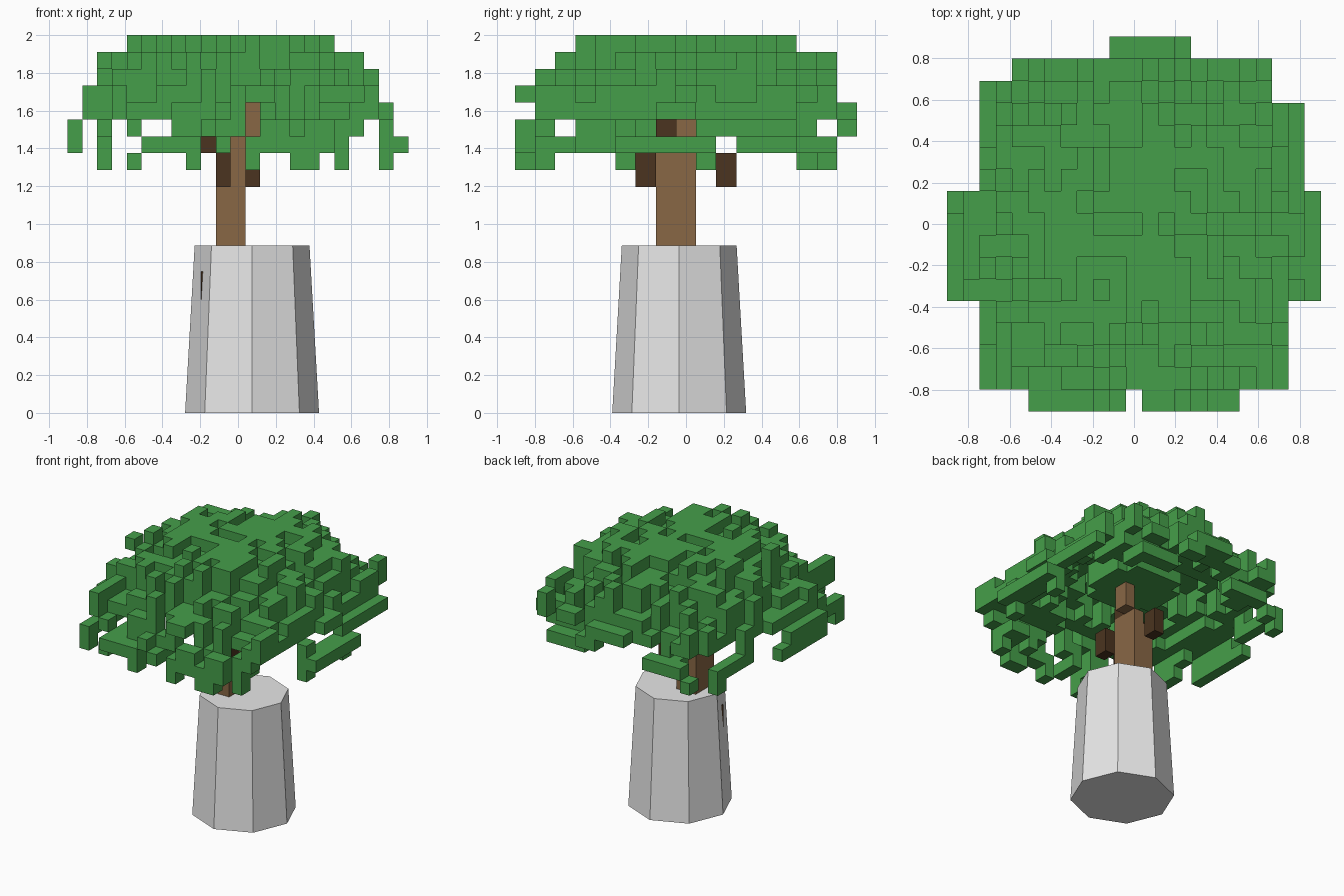
import bpy, bmesh, random
from mathutils import Matrix, Vector

cube = bpy.data.objects.get("Cube")
if cube:
    bpy.data.objects.remove(cube, do_unlink=True)
random.seed(5)

# Voxel grid: 23 columns in x, 17 rows in y, levels counted down from the top
NX, NY = 23, 17
SIZE = Vector((0.0785, 0.1065, 0.0893))


def material(name, color):
    m = bpy.data.materials.new(name)
    m.use_nodes = True
    m.diffuse_color = (*color, 1)
    m.node_tree.nodes["Principled BSDF"].inputs["Base Color"].default_value = (*color, 1)
    return m


GREEN = material("leaf green", (0.06, 0.345, 0.068))
BARK = material("bark brown", (0.25, 0.137, 0.06))
DARK = material("dark bark", (0.07, 0.034, 0.014))
STONE = material("stone grey", (0.8, 0.8, 0.8))


def finish(name, bm, mat):
    bmesh.ops.remove_doubles(bm, verts=bm.verts, dist=0.0005)
    bmesh.ops.recalc_face_normals(bm, faces=bm.faces)
    mesh = bpy.data.meshes.new(name)
    bm.to_mesh(mesh)
    bm.free()
    mesh.materials.append(mat)
    bpy.context.collection.objects.link(bpy.data.objects.new(name, mesh))


def voxels(name, cells, mat):
    """Skin a set of grid cells with only their exposed faces."""
    bm = bmesh.new()
    half = Matrix.Diagonal(SIZE / 2)
    for i, j, l in sorted(cells):
        centre = Vector(((i - NX // 2) * SIZE.x, (j - NY // 2) * SIZE.y,
                         2 - (l + 0.5) * SIZE.z))
        for axis in range(3):
            for sign in (-1, 1):
                near = [i, j, l]
                near[axis] += -sign if axis == 2 else sign
                if tuple(near) in cells:
                    continue
                corners = []
                for a, b in ((-1, -1), (1, -1), (1, 1), (-1, 1)):
                    off = Vector((0, 0, 0))
                    off[axis] = sign
                    off[(axis + 1) % 3] = a * sign
                    off[(axis + 2) % 3] = b
                    corners.append(bm.verts.new(centre + half @ off))
                bm.faces.new(corners)
    finish(name, bm, mat)


def span(*parts):
    """Set of cell indices from single numbers and inclusive pairs."""
    out = set()
    for p in parts:
        out |= set(range(p[0], p[1] + 1)) if isinstance(p, tuple) else {p}
    return out


# Tapered eight-sided plinth
bm = bmesh.new()
bmesh.ops.create_cone(bm, cap_ends=True, segments=8, radius1=0.3545, radius2=0.304,
                      depth=0.885, matrix=Matrix.Translation((0.0745, -0.036, 0.4425)))
finish("plinth", bm, STONE)

# Trunk, upper limbs and the root that breaks through the plinth
trunk = {(i, j, l) for i in (10, 11) for j in (7, 8) for l in range(7, 14)}
trunk |= {(11, 7, 6), (11, 8, 6), (12, 8, 5), (12, 8, 4)}
limbs = {(i, j, l) for i, j in ((10, 6), (12, 6), (11, 10)) for l in (7, 8)}
limbs |= {(9, 7, 6), (11, 7, 5)}
voxels("trunk", trunk, BARK)
voxels("branches", limbs, DARK)
voxels("root", {(9, 7, 14), (9, 7, 15)}, DARK)

# Extent of the foliage on each level
ALLOW_X = [span((4, 17)), span((2, 19)), span((2, 20)), span((1, 20)), span((1, 21)),
           span(0, 2, 4, (7, 19), 21), span(0, 2, (5, 8), 10, (12, 18), 21, 22),
           span(2, 4, 8, 12, 15, 16, 18, 21)]
ALLOW_Y = [span((3, 13)), span((2, 15)), span((1, 15)), span((0, 15)), span((1, 16)),
           span(0, 1, (3, 14), 16), span((0, 9), (11, 15)), span(0, 1, 5, 9, 14, 15)]


def row_cells(j):
    """Plan outline of the canopy, row by row."""
    if j == 0:
        return span((5, 10), (12, 17))
    if j < 5:
        return span((2, 20))
    if j < 10:
        return span((0, 22))
    if j < 14:
        return span((2, 21))
    return [span((2, 19)), span((4, 19)), span((10, 14))][j - 14]


def allowed(i, j, l):
    if (i, l) == (12, 5) and j < 8:      # keep the limb in sight from the front
        return False
    if i > 11 and l == 5 and j in (7, 8):  # and from the side
        return False
    return i in ALLOW_X[l] and j in ALLOW_Y[l]


def radius(i, j):
    return Vector(((i - NX // 2) * SIZE.x, (j - NY // 2) * SIZE.y)).length


# Ragged dome: height of the foliage over each cell of the plan
REACH = [0.58, 0.72, 0.79, 0.85, 0.91, 0.98, 1.0, 1.0]
plan = [(i, j) for j in range(NY) for i in sorted(row_cells(j))]
tops = {}
for i, j in plan:
    r = radius(i, j)
    jitter = r + random.uniform(-0.02, 0.2)
    want = next((l for l, lim in enumerate(REACH[:6]) if jitter < lim), 6)
    if r < 0.6 and random.random() < 0.25:
        want += 1
    options = [l for l in range(7) if allowed(i, j, l)]
    if options:
        gap = min(abs(l - want) for l in options)
        slack = 1 if gap else 0
        tops[i, j] = random.choice([l for l in options if abs(l - want) <= gap + slack])

# Hollow shell: each column reaches down to meet its neighbours
leaves = set()
for (i, j), top in tops.items():
    r = radius(i, j)
    around = [tops.get(c, top) for c in ((i - 1, j), (i + 1, j), (i, j - 1), (i, j + 1))]
    bottom = min(max(around + [top]), top + 2)
    if r < 0.3:
        bottom = max(bottom, 3)
    leaves |= {(i, j, l) for l in range(top, bottom + 1) if allowed(i, j, l)}
    # drips hanging from the rim
    if r > 0.8 and allowed(i, j, 7) and random.random() < 0.12:
        leaves |= {(i, j, l) for l in (6, 7) if allowed(i, j, l)}

# Fill out the edge of each level so that it spans its whole width and depth
for l in range(8):
    for axis, extent in enumerate((ALLOW_X[l], ALLOW_Y[l])):
        for n in sorted(extent):
            line = [c for c in plan if c[axis] == n and allowed(*c, l)
                    and (c[1] < 6 or axis == 1 or n > 20 or l < 5)]
            if line and not any((*c, l) in leaves for c in line):
                i, j = min(line, key=lambda c: abs(radius(*c) - REACH[l])
                           + random.uniform(0, 0.06))
                leaves.add((i, j, l))
leaves -= trunk | limbs
voxels("foliage", leaves, GREEN)
